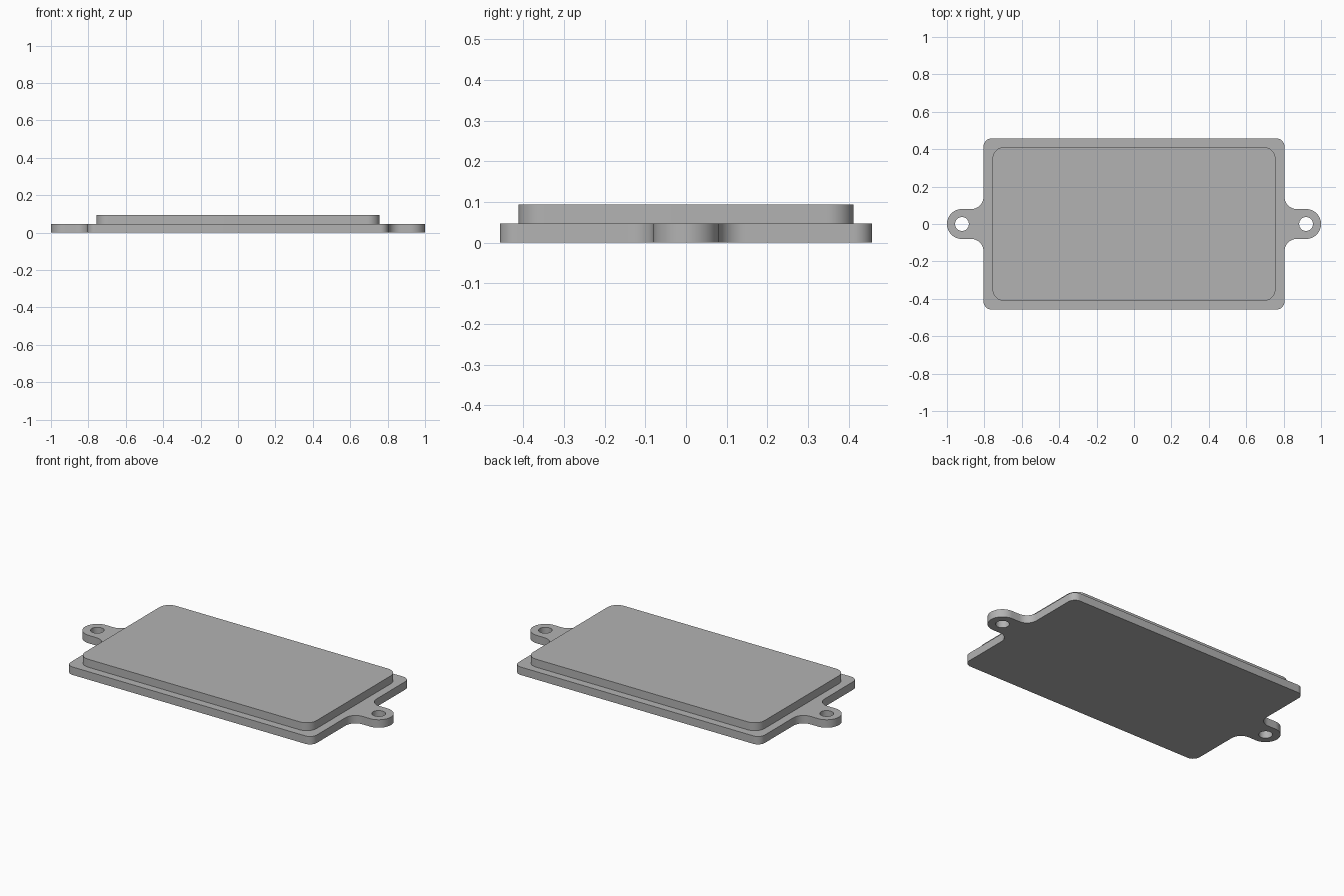
import bpy
import bmesh
from math import cos, sin, radians
from mathutils import Vector

cube = bpy.data.objects.get("Cube")
if cube:
    bpy.data.objects.remove(cube, do_unlink=True)

# Shared dimensions
THICK = 0.047
HALF_X, HALF_Y = 0.805, 0.458
EAR_X, EAR_R, HOLE_R = 0.92, 0.08, 0.037
FILLET = 0.065

grey = bpy.data.materials.new("plain grey")
grey.use_nodes = True
colour = (0.45, 0.45, 0.45, 1)
grey.diffuse_color = colour
grey.node_tree.nodes["Principled BSDF"].inputs["Base Color"].default_value = colour


def arc(cx, cy, r, start, end, steps=12):
    """Points along an arc, angles in degrees."""
    angles = [radians(start + (end - start) * i / steps) for i in range(steps + 1)]
    return [Vector((cx + r * cos(a), cy + r * sin(a), 0)) for a in angles]


def turned(points):
    """The same points rotated half a turn about z."""
    return [Vector((-p.x, -p.y, 0)) for p in points]


def plate(name, loops, z, height):
    """Fill closed loops (outline and holes) and extrude them upward."""
    bm = bmesh.new()
    for loop in loops:
        verts = [bm.verts.new((p.x, p.y, z)) for p in loop]
        for a, b in zip(verts, verts[1:] + verts[:1]):
            bm.edges.new((a, b))
    bmesh.ops.triangle_fill(bm, edges=bm.edges[:], use_beauty=True, normal=(0, 0, 1))
    top = bmesh.ops.extrude_face_region(bm, geom=bm.faces[:], use_keep_orig=True)
    verts = [g for g in top["geom"] if isinstance(g, bmesh.types.BMVert)]
    bmesh.ops.translate(bm, verts=verts, vec=(0, 0, height))
    bmesh.ops.recalc_face_normals(bm, faces=bm.faces[:])
    mesh = bpy.data.meshes.new(name)
    bm.to_mesh(mesh)
    bm.free()
    mesh.materials.append(grey)
    obj = bpy.data.objects.new(name, mesh)
    bpy.context.collection.objects.link(obj)
    bpy.ops.object.select_all(action="DESELECT")
    obj.select_set(True)
    bpy.context.view_layer.objects.active = obj
    bpy.ops.object.shade_smooth_by_angle(angle=radians(30))
    return obj


# Base plate with rounded corners, filleted mounting ears and screw holes
r = 0.045
right_half = (
    arc(HALF_X - r, -HALF_Y + r, r, -90, 0)
    + arc(HALF_X + FILLET, -EAR_R - FILLET, FILLET, 180, 90)
    + arc(EAR_X, 0, EAR_R, -90, 90, 32)
    + arc(HALF_X + FILLET, EAR_R + FILLET, FILLET, 270, 180)
    + arc(HALF_X - r, HALF_Y - r, r, 0, 90)
)
hole = arc(EAR_X, 0, HOLE_R, 0, 360, 32)[:-1]
plate("base_plate", [right_half + turned(right_half), hole, turned(hole)], 0, THICK)

# Raised panel
px, py, r = 0.757, 0.412, 0.065
panel_half = arc(px - r, -py + r, r, -90, 0) + arc(px - r, py - r, r, 0, 90)
plate("raised_panel", [panel_half + turned(panel_half)], THICK, THICK)
